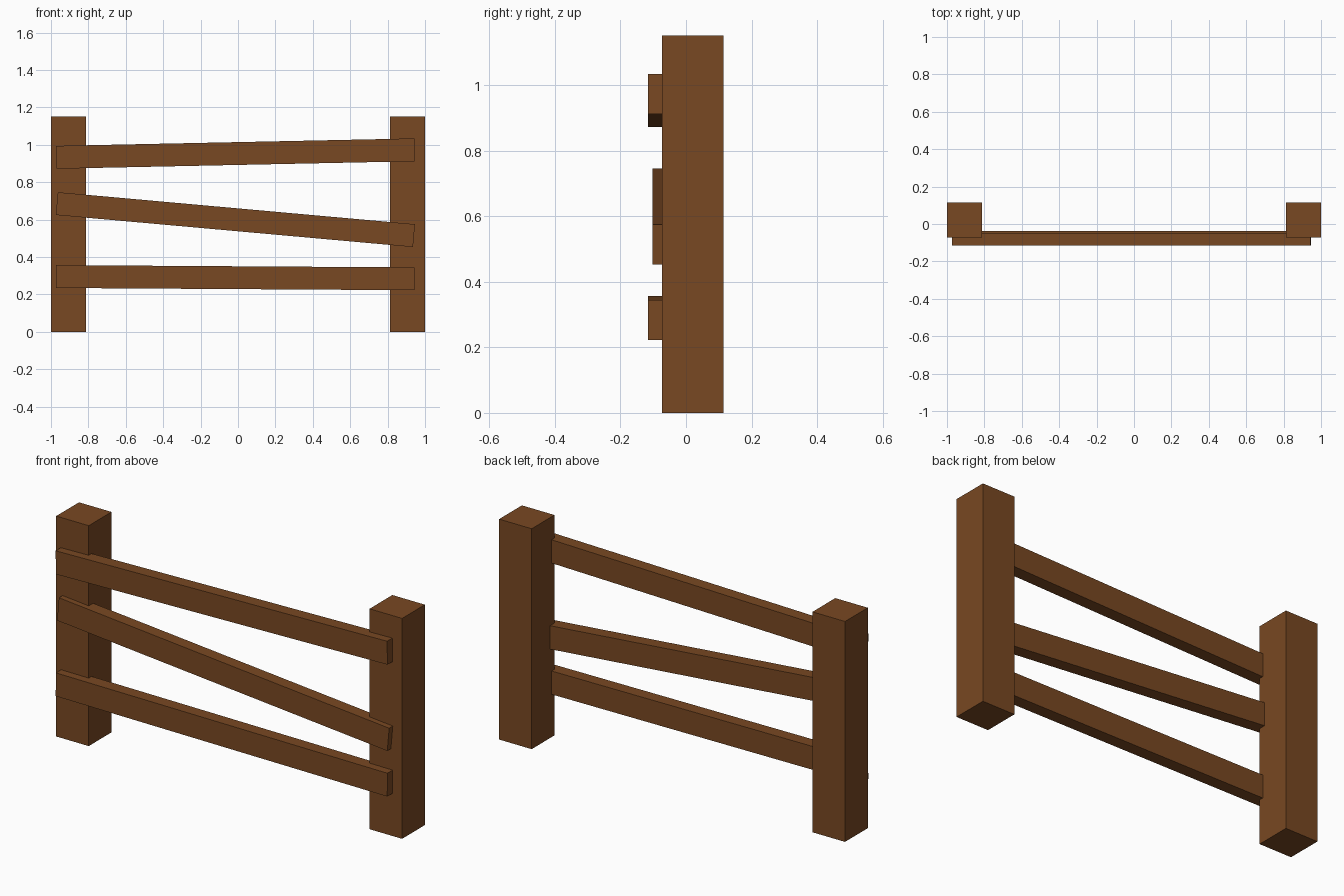
import bpy
from math import atan

if "Cube" in bpy.data.objects:
    bpy.data.objects.remove(bpy.data.objects["Cube"])

wood = bpy.data.materials.new("brown_wood")
wood.diffuse_color = (0.19, 0.065, 0.016, 1)
wood.use_nodes = True
wood.node_tree.nodes["Principled BSDF"].inputs["Base Color"].default_value = wood.diffuse_color


def box(name, size, location, tilt=0.0):
    """Box of full dimensions `size`, tilted about the y axis."""
    bpy.ops.mesh.primitive_cube_add(size=1, location=location)
    ob = bpy.context.object
    ob.name = name
    ob.scale = size
    bpy.ops.object.transform_apply(location=False, rotation=False, scale=True)
    ob.rotation_euler.y = tilt
    ob.data.materials.append(wood)
    return ob


# Two square posts
for side, label in ((-1, "left"), (1, "right")):
    box(f"{label}_post", (0.188, 0.188, 1.152), (side * 0.906, 0.021, 0.576))

# Three crooked rails on the front: centre y, centre z, rise over length
rails = {
    "top_rail": (-0.083, 0.953, 0.040),
    "middle_rail": (-0.070, 0.600, -0.172),
    "bottom_rail": (-0.083, 0.2895, -0.012),
}
length = 1.917
for name, (y, z, rise) in rails.items():
    box(name, (length, 0.066, 0.122), (-0.014, y, z), -atan(rise / length))
